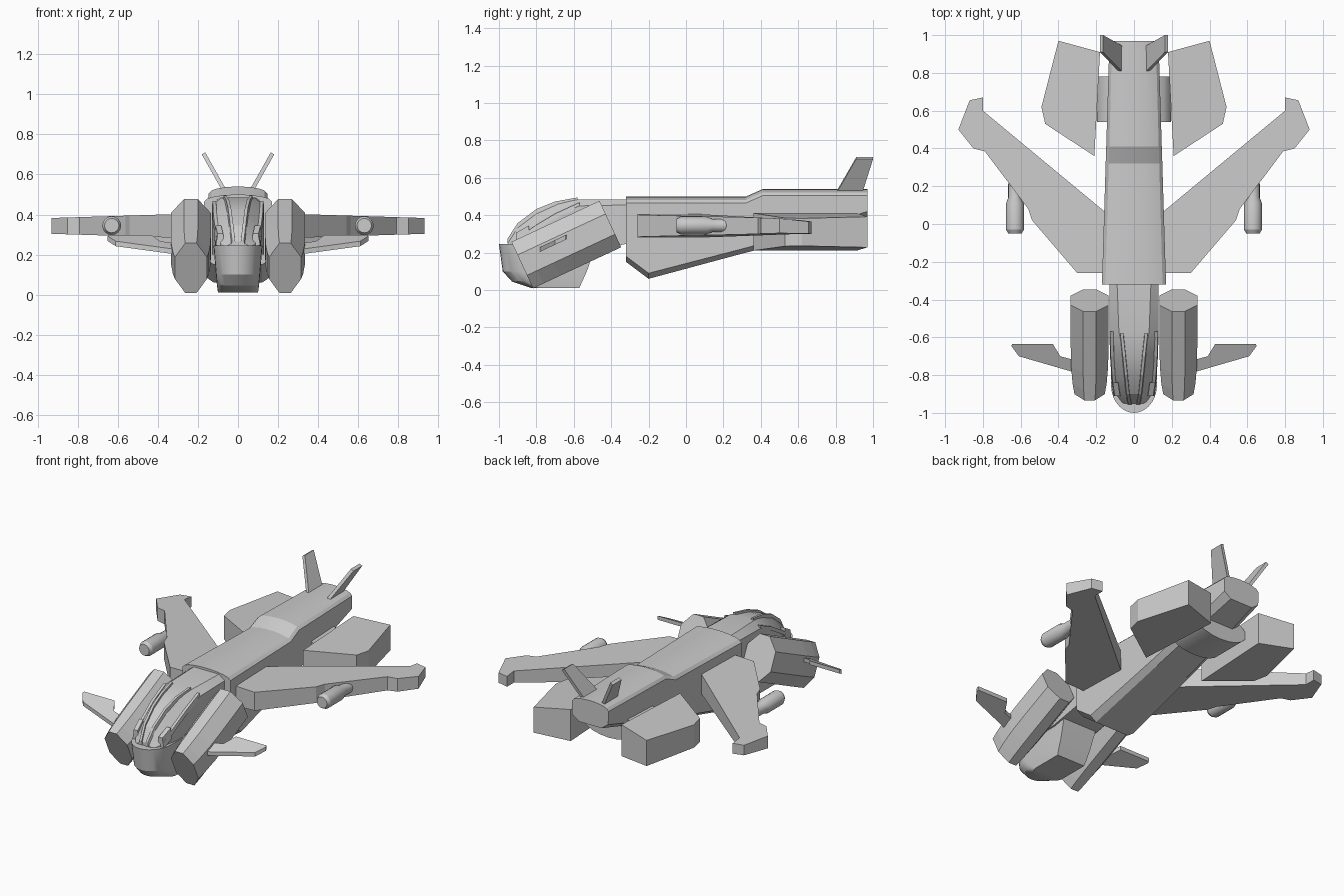
import bpy, bmesh
from math import sin, cos, pi, radians
from mathutils import Vector

if "Cube" in bpy.data.objects:
    bpy.data.objects.remove(bpy.data.objects["Cube"])


def loft(name, rings, mirror=False, smooth=0):
    """Skin a row of equal-sized closed rings and cap both ends."""
    bm = bmesh.new()
    rows = [[bm.verts.new(p) for p in ring] for ring in rings]
    n = len(rows[0])
    for a, b in zip(rows, rows[1:]):
        for i in range(n):
            j = (i + 1) % n
            bm.faces.new((a[i], a[j], b[j], b[i]))
    bm.faces.new(rows[0])
    bm.faces.new(rows[-1])
    bmesh.ops.recalc_face_normals(bm, faces=bm.faces)
    me = bpy.data.meshes.new(name)
    bm.to_mesh(me)
    bm.free()
    ob = bpy.data.objects.new(name, me)
    bpy.context.collection.objects.link(ob)
    if mirror:
        ob.modifiers.new("Mirror", "MIRROR")
    if smooth:
        bpy.ops.object.select_all(action="DESELECT")
        ob.select_set(True)
        bpy.context.view_layer.objects.active = ob
        bpy.ops.object.shade_smooth_by_angle(angle=radians(smooth))
    return ob


def plate(name, outline, low, high):
    """Mirrored slab from a plan outline; low/high give z at (x, y)."""
    return loft(name, [[(x, y, f(x, y)) for x, y in outline] for f in (low, high)], True)


def both(half):
    """Complete a half section (x >= 0, none on the axis) with its mirror."""
    return half + [(-x, z) for x, z in reversed(half)]


# Main fuselage: arched top, straight sides, narrower rising belly
def hull_ring(y, w, edge, apex, side, belly, bw):
    arc = [(w * sin(a), edge + (apex - edge) * cos(a))
           for a in [pi / 2 * k / 5 for k in (0.5, 1.5, 2.5, 3.5, 5)]]
    half = arc + [(w * 0.98, side), (bw, belly)]
    return [(x, y, z) for x, z in both(half)]


loft("fuselage", [hull_ring(*s) for s in (
    (-0.32, 0.17, 0.465, 0.50, 0.18, 0.15, 0.12),
    (-0.20, 0.166, 0.465, 0.50, 0.09, 0.06, 0.12),
    (0.32, 0.15, 0.465, 0.50, 0.225, 0.20, 0.11),
    (0.41, 0.147, 0.505, 0.54, 0.25, 0.222, 0.11),
    (0.97, 0.13, 0.505, 0.54, 0.42, 0.385, 0.08))], smooth=20)

# Cross tube joining the rear pods to the fuselage
loft("pod_connector", [[(0.195 * cos(a), y, 0.32 + 0.09 * sin(a))
                        for a in [2 * pi * k / 20 for k in range(20)]]
                       for y in (0.54, 0.78)], smooth=30)

# Swept main wings with flared tips
plate("main_wing",
      [(0.10, -0.26), (0.30, -0.26), (0.54, 0.02), (0.56, 0.08), (0.79, 0.385),
       (0.85, 0.40), (0.93, 0.50), (0.87, 0.655), (0.80, 0.67), (0.80, 0.60), (0.10, 0.02)],
      lambda x, y: 0.275 + 0.025 * x / 0.8,
      lambda x, y: 0.412 - 0.025 * x / 0.8 - max(0, y - 0.5) * 0.12)

# Rear engine pods
plate("rear_pod",
      [(0.21, 0.36), (0.47, 0.53), (0.49, 0.62), (0.40, 0.97), (0.18, 0.91)],
      lambda x, y: 0.21 + max(0, x - 0.2) * 0.09,
      lambda x, y: 0.412 - max(0, x - 0.2) * 0.10)

# Wing cannons
loft("wing_cannon", [[(0.63 + r * cos(a), y, 0.345 + r * sin(a))
                      for a in [2 * pi * k / 16 for k in range(16)]]
                     for y, r in ((-0.05, 0.036), (-0.03, 0.047), (0.11, 0.047),
                                  (0.14, 0.036), (0.21, 0.036), (0.23, 0.026))],
     True, smooth=25)


# Lower nose: rounded plan, stacked from belly to rim
def nose_ring(z, w, front, depth, back):
    arc = [(w * cos(a), front + depth * (1 - sin(a)), z)
           for a in [pi * k / 14 for k in range(15)]]
    return arc + [(-w, back, z), (w, back, z)]


loft("nose_lower", [nose_ring(*s) for s in (
    (0.012, 0.10, -0.83, 0.06, -0.57),
    (0.045, 0.105, -0.93, 0.12, -0.555),
    (0.10, 0.11, -0.98, 0.13, -0.53),
    (0.245, 0.122, -1.00, 0.15, -0.48))], smooth=25)

# Cockpit and neck
loft("cockpit", [[(x, y, z) for x, z in both([(t, zt), (w, zs), (w, zb)])]
                 for y, w, t, zt, zs, zb in (
    (-0.95, 0.06, 0.02, 0.265, 0.24, 0.20),
    (-0.90, 0.095, 0.03, 0.345, 0.265, 0.20),
    (-0.80, 0.115, 0.04, 0.42, 0.33, 0.20),
    (-0.70, 0.122, 0.055, 0.46, 0.39, 0.20),
    (-0.57, 0.13, 0.08, 0.485, 0.45, 0.20),
    (-0.30, 0.13, 0.09, 0.485, 0.455, 0.25))], smooth=20)


# Canopy frame strips along the cockpit edges
def strip(name, path, w, h):
    loft(name, [[(x - w, y, z - h), (x + w, y, z - h), (x + w * 0.7, y, z + h),
                 (x - w * 0.7, y, z + h)] for x, y, z in path], True)


strip("canopy_inner_frame", [(0.022, -0.955, 0.26), (0.032, -0.90, 0.345), (0.042, -0.80, 0.42),
                             (0.052, -0.70, 0.46), (0.065, -0.58, 0.482)], 0.011, 0.013)
strip("canopy_outer_frame", [(0.098, -0.91, 0.26), (0.108, -0.80, 0.335),
                             (0.115, -0.70, 0.395), (0.118, -0.57, 0.455)], 0.012, 0.013)
strip("cockpit_cheek", [(0.088, -0.91, 0.27), (0.098, -0.84, 0.31)], 0.02, 0.035)

# Tilted front nacelles with elongated octagonal section
tilt = radians(25)
octagon = [(0.035, 0.137), (0.10, 0.06), (0.10, -0.06), (0.035, -0.137)]


def nacelle_ring(d, s):
    return [(0.235 + u * s, -0.64 + d * cos(tilt) - v * sin(tilt),
             0.243 + d * sin(tilt) + v * cos(tilt)) for u, v in both(octagon)]


loft("front_nacelle", [nacelle_ring(*s) for s in (
    (-0.26, 0.80), (-0.20, 0.90), (-0.10, 0.98), (0.02, 1.0), (0.26, 1.0))], True)

# Canards lying in the tilted nacelle plane
plate("canard",
      [(0.30, -0.79), (0.61, -0.70), (0.65, -0.645), (0.645, -0.635), (0.43, -0.635),
       (0.39, -0.70), (0.30, -0.725)],
      lambda x, y: 0.20 + 0.47 * (y + 0.79),
      lambda x, y: 0.225 + 0.47 * (y + 0.79))

# Splayed tail fins
normal = Vector((0.87, 0, -0.5)) * 0.01
fin = [Vector(p) for p in ((0.065, 0.80, 0.515), (0.065, 0.94, 0.515),
                           (0.172, 1.0, 0.705), (0.172, 0.91, 0.705))]
loft("tail_fin", [[p + normal * s for p in fin] for s in (-1, 1)], True)
